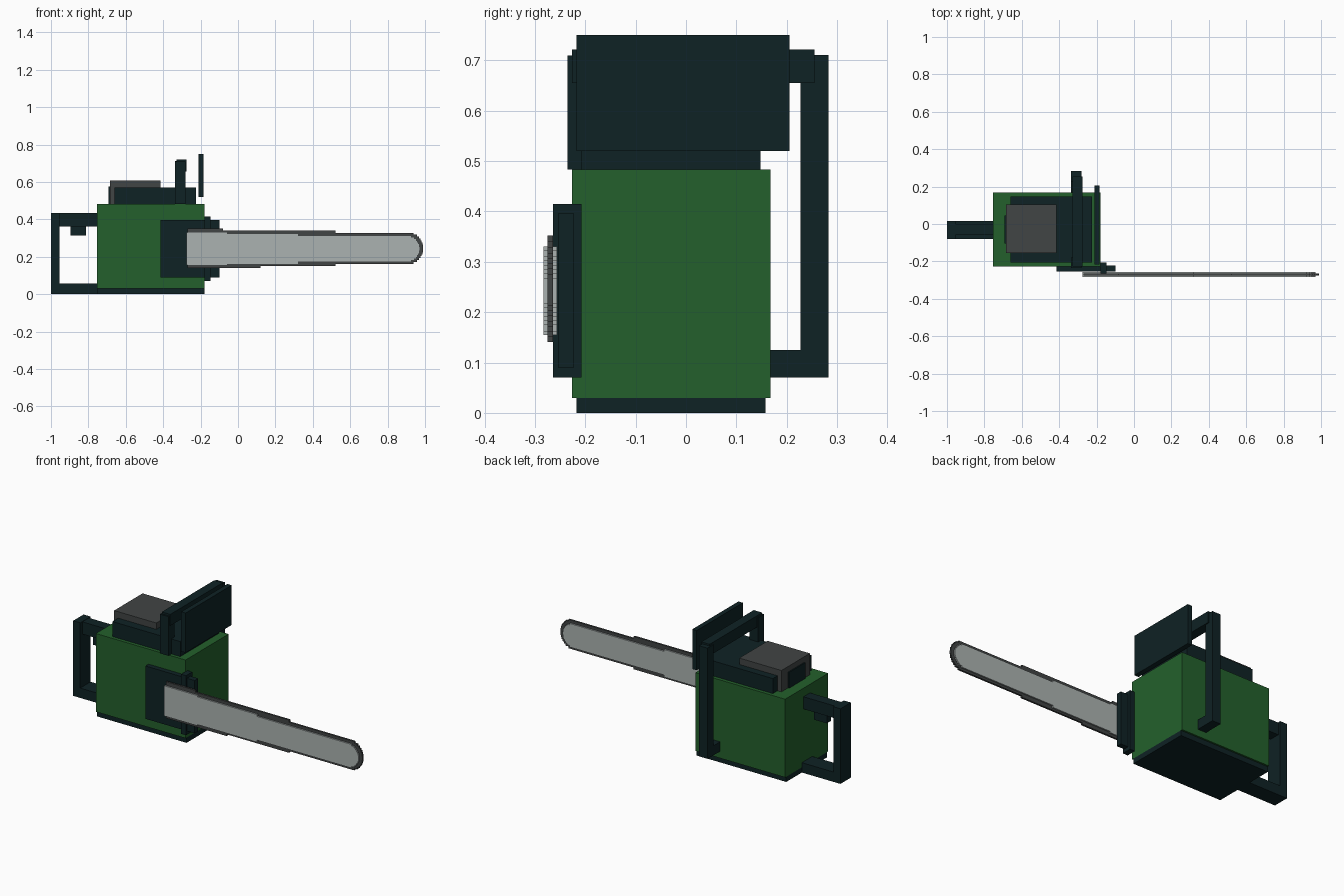
import bpy
import bmesh
from math import sqrt

cube = bpy.data.objects.get("Cube")
if cube:
    bpy.data.objects.remove(cube, do_unlink=True)


def material(name, r, g, b):
    m = bpy.data.materials.new(name)
    m.use_nodes = True
    m.diffuse_color = (r, g, b, 1)
    node = next(n for n in m.node_tree.nodes if n.type == "BSDF_PRINCIPLED")
    node.inputs["Base Color"].default_value = (r, g, b, 1)
    node.inputs["Roughness"].default_value = 0.8
    return m


green = material("casing green", 0.017, 0.118, 0.025)
dark = material("dark teal plastic", 0.0045, 0.016, 0.018)
grey = material("dark grey metal", 0.053, 0.058, 0.058)
steel = material("light steel", 0.41, 0.45, 0.44)


def finish(name, bm, mat):
    bmesh.ops.recalc_face_normals(bm, faces=bm.faces)
    mesh = bpy.data.meshes.new(name)
    bm.to_mesh(mesh)
    bm.free()
    mesh.materials.append(mat)
    obj = bpy.data.objects.new(name, mesh)
    bpy.context.collection.objects.link(obj)
    return obj


def box(name, mat, x, y, z):
    """Box from (low, high) spans on each axis."""
    bm = bmesh.new()
    bmesh.ops.create_cube(bm, size=1)
    spans = (x, y, z)
    for v in bm.verts:
        v.co = [s[0] if c < 0 else s[1] for c, s in zip(v.co, spans)]
    return finish(name, bm, mat)


def blade(name, mat, y, start, top, bottom, tip, radius, rows=8):
    """Stepped tapering blade with a stepped round nose, extruded along y.
    top and bottom list (end x, height) for each step."""
    def edge(steps):
        pts, x = [], start
        for end, z in steps:
            pts += [(x, z), (end, z)]
            x = end
        return pts

    upper, lower = edge(top), edge(bottom)
    z_hi, z_lo = upper[-1][1], lower[-1][1]
    mid, half = (z_hi + z_lo) / 2, (z_hi - z_lo) / 2
    nose = []
    for i in range(2 * rows):
        t = 1 - (i + 0.5) / rows
        x = tip - radius + radius * sqrt(1 - t * t)
        nose += [(x, z_hi - half * i / rows), (x, z_hi - half * (i + 1) / rows)]
    outline = upper + nose + lower[::-1]
    bm = bmesh.new()
    face = bm.faces.new([bm.verts.new((px, y[0], pz)) for px, pz in outline])
    out = bmesh.ops.extrude_face_region(bm, geom=[face])
    for v in out["geom"]:
        if isinstance(v, bmesh.types.BMVert):
            v.co.y = y[1]
    bmesh.ops.remove_doubles(bm, verts=bm.verts, dist=0.0001)
    return finish(name, bm, mat)


# Engine casing and base
box("engine_casing", green, (-0.753, -0.178), (-0.226, 0.168), (0.03, 0.483))
box("base_plate", dark, (-0.753, -0.178), (-0.217, 0.158), (0, 0.03))

# Top deck with air filter cap
box("top_deck", dark, (-0.66, -0.225), (-0.207, 0.148), (0.483, 0.57))
box("filter_cap", grey, (-0.685, -0.415), (-0.155, 0.105), (0.57, 0.607))
box("filter_back", grey, (-0.685, -0.66), (-0.155, 0.105), (0.483, 0.57))
box("filter_vent", dark, (-0.692, -0.683), (-0.105, 0.045), (0.483, 0.575))

# Rear handle
box("rear_handle_foot", dark, (-1, -0.753), (-0.08, 0.015), (0, 0.057))
box("rear_handle_post", dark, (-1, -0.955), (-0.08, 0.015), (0.05, 0.435))
box("rear_handle_grip", dark, (-0.96, -0.75), (-0.06, 0.0), (0.362, 0.433))
box("trigger", dark, (-0.895, -0.812), (-0.05, -0.01), (0.313, 0.365))

# Wrap-around front handle
box("front_handle_short_post", dark, (-0.336, -0.282), (-0.235, -0.18), (0.483, 0.71))
box("front_handle_long_post", dark, (-0.336, -0.282), (0.227, 0.283), (0.07, 0.711))
box("front_handle_foot", dark, (-0.336, -0.282), (0.16, 0.24), (0.07, 0.125))
box("front_handle_bar", dark, (-0.33, -0.276), (-0.226, 0.255), (0.655, 0.721))

# Hand guard
box("hand_guard", dark, (-0.212, -0.184), (-0.217, 0.205), (0.52, 0.75))

# Clutch cover
box("clutch_cover", dark, (-0.415, -0.1), (-0.254, -0.222), (0.09, 0.396))
box("clutch_cover_rib", dark, (-0.18, -0.148), (-0.264, -0.207), (0.07, 0.415))

# Guide bar and chain
blade("chain", grey, (-0.275, -0.264), -0.27,
      [(-0.08, 0.352), (0.52, 0.341), (0.91, 0.328)],
      [(0.12, 0.141), (0.52, 0.151), (0.91, 0.161)], 0.99, 0.08)
blade("guide_bar", steel, (-0.283, -0.256), -0.275,
      [(-0.06, 0.33), (0.32, 0.322), (0.9, 0.311)],
      [(-0.06, 0.155), (0.32, 0.162), (0.9, 0.174)], 0.97, 0.07)
